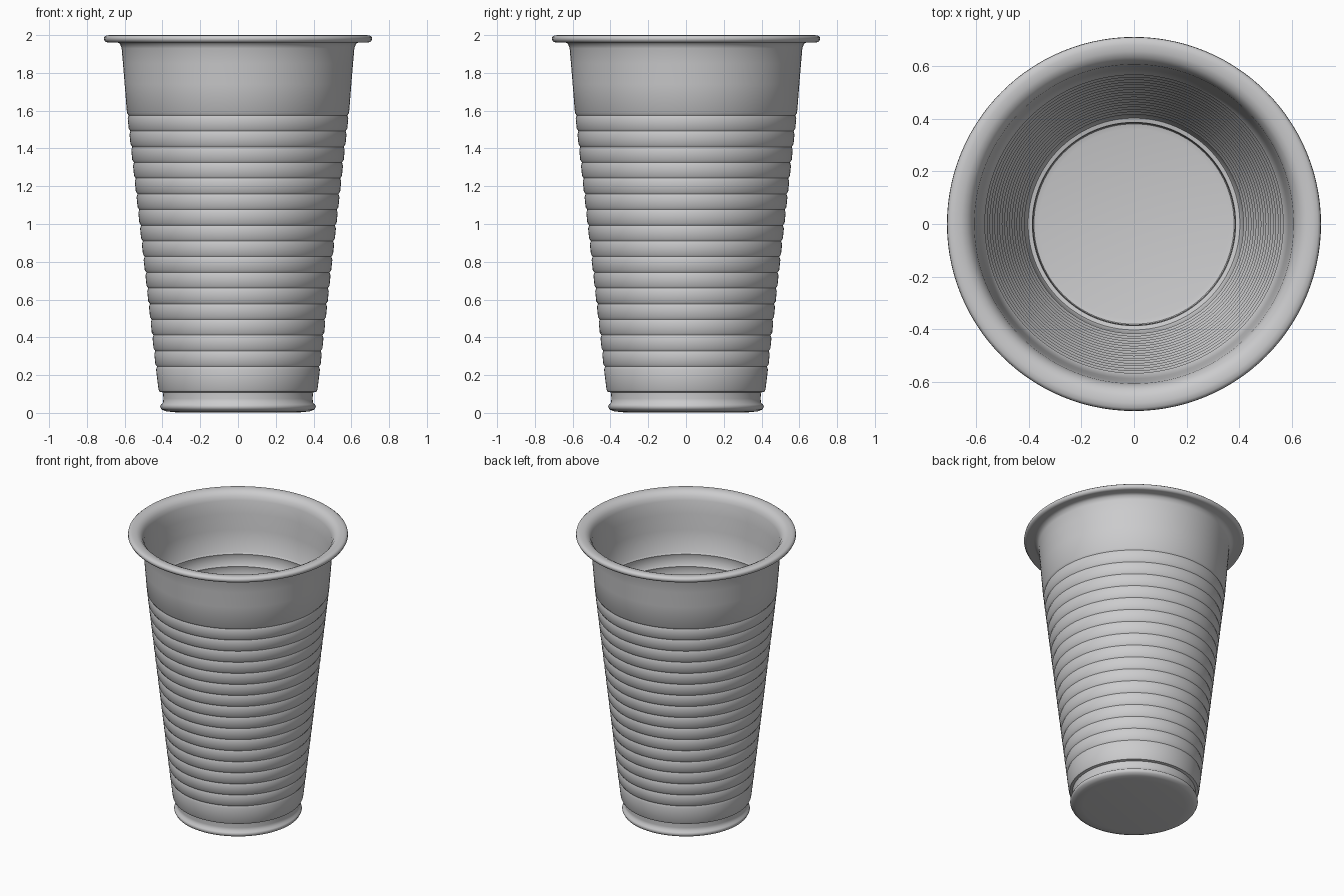
import bpy, bmesh, math

if "Cube" in bpy.data.objects:
    bpy.data.objects.remove(bpy.data.objects["Cube"])

SEGMENTS = 112
THICK = 0.013


def wall_radius(z):
    # gentle taper of the ribbed wall
    return 0.42 + (z - 0.12) * (0.585 - 0.42) / (1.58 - 0.12)


# stepped ribs: each band ends in a narrow groove, then steps outward
ribs = [(0.415, 0.112), (0.421, 0.125)]
count, first, last = 17, 0.25, 1.58
for i in range(count):
    z = first + (last - first) * i / (count - 1)
    r = wall_radius(z)
    ribs += [(r - 0.001, z - 0.022), (r - 0.006, z - 0.005), (r + 0.003, z + 0.008)]

# outside: base, foot bead, neck groove, ribs, smooth collar
outer = [(0, 0.003), (0.33, 0.003), (0.38, 0.008), (0.405, 0.018), (0.412, 0.032),
         (0.408, 0.045), (0.397, 0.053), (0.395, 0.075), (0.397, 0.108)]
outer += ribs
outer += [(0.60, 1.74), (0.609, 1.85), (0.616, 1.93), (0.625, 1.955)]
# rolled rim
rim = [(0.645, 1.964), (0.69, 1.961), (0.703, 1.965), (0.71, 1.978), (0.708, 1.990),
       (0.698, 1.998), (0.68, 2.0), (0.655, 1.998), (0.633, 1.988), (0.616, 1.968),
       (0.606, 1.94)]
# inside: offset of the outside down to the floor
inner = [(0.597, 1.85), (0.587, 1.74)]
inner += [(r - THICK, z) for r, z in reversed(ribs)]
inner += [(0.386, 0.108), (0.383, 0.07), (0.386, 0.05), (0.38, 0.035), (0.36, 0.03), (0, 0.03)]
profile = outer + rim + inner

# lathe the profile round the z axis
bm = bmesh.new()
rings = []
for r, z in profile:
    if r == 0:
        rings.append([bm.verts.new((0, 0, z))] * SEGMENTS)
    else:
        rings.append([bm.verts.new((r * math.cos(math.tau * k / SEGMENTS),
                                    r * math.sin(math.tau * k / SEGMENTS), z))
                      for k in range(SEGMENTS)])
for a, b in zip(rings, rings[1:]):
    for k in range(SEGMENTS):
        n = (k + 1) % SEGMENTS
        bm.faces.new(list(dict.fromkeys((a[k], a[n], b[n], b[k]))))
bmesh.ops.recalc_face_normals(bm, faces=bm.faces)

mesh = bpy.data.meshes.new("cup")
bm.to_mesh(mesh)
bm.free()
cup = bpy.data.objects.new("cup", mesh)
bpy.context.collection.objects.link(cup)

# plain plastic colour
plastic = bpy.data.materials.new("light grey plastic")
plastic.diffuse_color = (0.6, 0.6, 0.61, 1)
plastic.use_nodes = True
plastic.node_tree.nodes["Principled BSDF"].inputs["Base Color"].default_value = plastic.diffuse_color
mesh.materials.append(plastic)

bpy.context.view_layer.objects.active = cup
cup.select_set(True)
bpy.ops.object.shade_smooth_by_angle(angle=math.radians(50))
